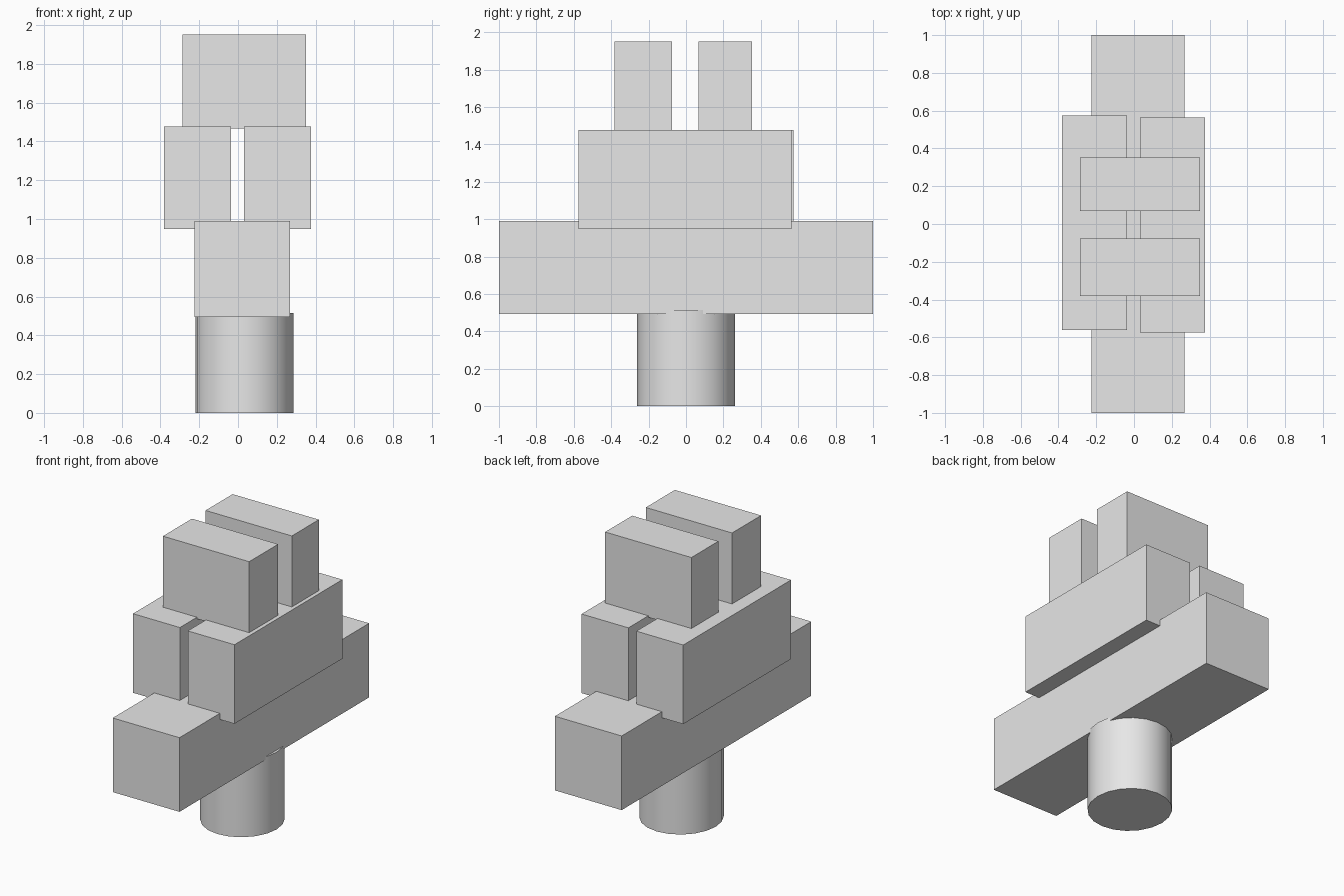
import bpy
import math

cube = bpy.data.objects.get("Cube")
if cube:
    bpy.data.objects.remove(cube, do_unlink=True)

# One plain grey for every part
grey = bpy.data.materials.new("light grey")
grey.use_nodes = True
grey.diffuse_color = (0.8, 0.8, 0.8, 1)
grey.node_tree.nodes["Principled BSDF"].inputs["Base Color"].default_value = (0.8, 0.8, 0.8, 1)


def block(name, x, y, z):
    """Box spanning the given (low, high) ranges."""
    spans = (x, y, z)
    bpy.ops.mesh.primitive_cube_add(size=1, location=[(a + b) / 2 for a, b in spans])
    ob = bpy.context.object
    ob.name = name
    ob.scale = [b - a for a, b in spans]
    bpy.ops.object.transform_apply(location=False, rotation=False, scale=True)
    ob.data.materials.append(grey)
    return ob


# Round post, sunk slightly into the beam
post_top = 0.515
bpy.ops.mesh.primitive_cylinder_add(vertices=20, radius=1, depth=post_top,
                                    location=(0.033, 0, post_top / 2))
post = bpy.context.object
post.name = "post"
post.scale = (0.253, 0.261, 1)
bpy.ops.object.transform_apply(location=False, rotation=False, scale=True)
post.data.materials.append(grey)
bpy.ops.object.shade_smooth_by_angle(angle=math.radians(30))

# Long bottom beam
block("bottom_beam", (-0.225, 0.268), (-1, 1), (0.494, 0.989))

# Two parallel bars, slightly staggered
bar_z = (0.948, 1.476)
block("right_bar", (-0.382, -0.036), (-0.562, 0.575), bar_z)
block("left_bar", (0.031, 0.376), (-0.574, 0.564), bar_z)

# Two blocks laid across the bars
cross_x, cross_z = (-0.287, 0.35), (1.466, 1.95)
block("front_cross_block", cross_x, (-0.382, -0.076), cross_z)
block("back_cross_block", cross_x, (0.068, 0.353), cross_z)
